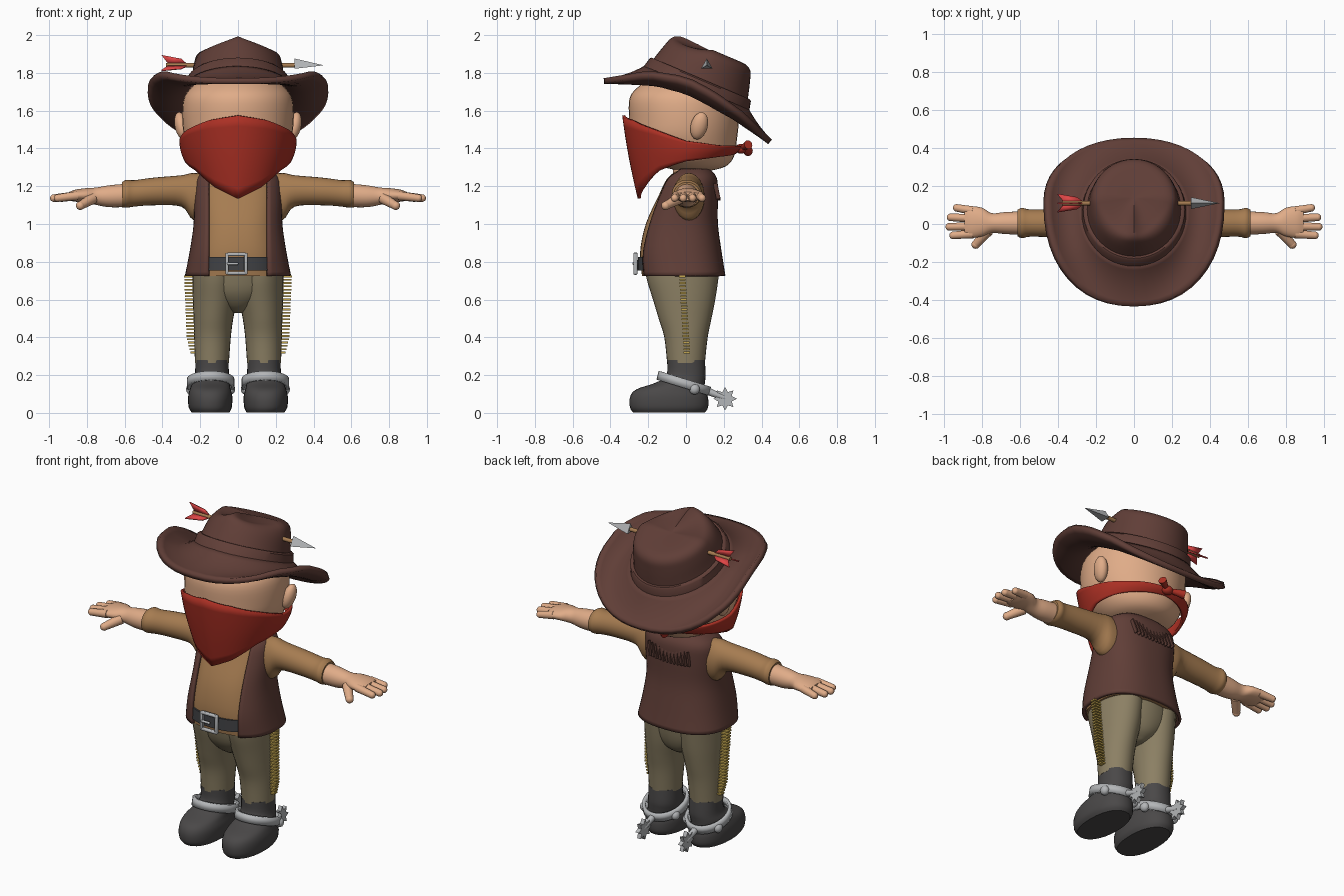
import bpy, bmesh, math
from math import sin, cos, pi, radians
from mathutils import Vector, Matrix

if "Cube" in bpy.data.objects:
    bpy.data.objects.remove(bpy.data.objects["Cube"])


def material(name, hexcode):
    m = bpy.data.materials.new(name)
    rgb = [int(hexcode[i:i + 2], 16) / 255 for i in (0, 2, 4)]
    m.diffuse_color = [((c + 0.055) / 1.055) ** 2.4 for c in rgb] + [1]
    m.use_nodes = True
    m.node_tree.nodes["Principled BSDF"].inputs["Base Color"].default_value = m.diffuse_color
    return m


BROWN = material("dark brown leather", "603E37")
SKIN = material("skin", "E0AC88")
TAN = material("tan cloth", "A67C51")
KHAKI = material("khaki cloth", "8C8064")
BOOT = material("boot grey", "4A4848")
SILVER = material("silver", "B4B6B8")
RED = material("bandana red", "AC3024")
BRIGHT = material("feather red", "E04646")
GOLD = material("fringe gold", "C6A850")
BELT = material("belt black", "404144")


def finish(name, bm, mat, thick=0, angle=40):
    bmesh.ops.recalc_face_normals(bm, faces=bm.faces[:])
    me = bpy.data.meshes.new(name)
    bm.to_mesh(me)
    bm.free()
    me.materials.append(mat)
    me.shade_smooth()
    me.set_sharp_from_angle(angle=radians(angle))
    ob = bpy.data.objects.new(name, me)
    bpy.context.collection.objects.link(ob)
    if thick:
        mod = ob.modifiers.new("thickness", "SOLIDIFY")
        mod.thickness, mod.offset = thick, 0
    return ob


def surface(name, rows, mat, closed=True, caps=False, thick=0):
    """Quad skin over rows of points."""
    bm = bmesh.new()
    vs = [[bm.verts.new(p) for p in row] for row in rows]
    n = len(rows[0])
    for a, b in zip(vs, vs[1:]):
        for i in range(n if closed else n - 1):
            j = (i + 1) % n
            bm.faces.new((a[i], a[j], b[j], b[i]))
    if caps:
        bm.faces.new(vs[0])
        bm.faces.new(vs[-1])
    return finish(name, bm, mat, thick)


def smooth(rows, k=4):
    """Catmull-Rom interpolation between tuples of numbers."""
    p = [rows[0]] + list(rows) + [rows[-1]]
    out = []
    for a, b, c, d in zip(p, p[1:], p[2:], p[3:]):
        for i in range(k):
            t = i / k
            out.append([.5 * (2 * q + (r - o) * t + (2 * o - 5 * q + 4 * r - s) * t * t
                              + (3 * q - o - 3 * r + s) * t ** 3)
                        for o, q, r, s in zip(a, b, c, d)])
    return out + [list(rows[-1])]


def sp(v, e):
    return math.copysign(abs(v) ** e, v)


def loft(name, rings, mat, axis="z", side=1, n=28, e=1.0):
    """rings: (position on axis, centre 1, centre 2, radius 1, radius 2)"""
    rows = []
    for q, c1, c2, r1, r2 in smooth(rings):
        row = []
        for i in range(n):
            a = c1 + r1 * sp(cos(2 * pi * i / n), e)
            b = c2 + r2 * sp(sin(2 * pi * i / n), e)
            row.append((side * a, b, q) if axis == "z" else (side * q, a, b))
        rows.append(row)
    return surface(name, rows, mat, caps=True)


def ball(name, c, r, mat, rot=Matrix()):
    bm = bmesh.new()
    bmesh.ops.create_uvsphere(bm, u_segments=20, v_segments=12, radius=1,
                              matrix=Matrix.Translation(c) @ rot @ Matrix.Diagonal((*r, 1)))
    return finish(name, bm, mat)


def boxes(name, items, mat):
    """items: (centre, full size, rotation matrix)"""
    bm = bmesh.new()
    for c, s, rot in items:
        bmesh.ops.create_cube(bm, size=1, matrix=Matrix.Translation(c) @ rot @ Matrix.Diagonal((*s, 1)))
    return finish(name, bm, mat)


def rod(name, a, b, r1, r2, mat, n=14):
    a, b = Vector(a), Vector(b)
    d = b - a
    bm = bmesh.new()
    bmesh.ops.create_cone(bm, cap_ends=True, segments=n, radius1=r1, radius2=r2, depth=d.length,
                          matrix=Matrix.Translation((a + b) / 2) @ d.to_track_quat("Z", "Y").to_matrix().to_4x4())
    return finish(name, bm, mat)


I4 = Matrix()
# Head and neck
loft("head", [(1.28, 0, .05, .07, .07), (1.305, 0, .04, .17, .17), (1.36, 0, .02, .235, .235),
              (1.45, 0, -.01, .28, .28), (1.55, 0, -.01, .295, .29), (1.66, 0, -.01, .288, .29),
              (1.72, 0, 0, .25, .26), (1.78, 0, .03, .18, .2), (1.84, 0, .05, .06, .08)], SKIN, n=40)
loft("neck", [(1.2, 0, .03, .11, .1), (1.34, 0, .03, .11, .1)], SKIN)

# Hat crown, tilted back and pinched toward the front
TILT = Matrix.Translation((0, .055, 1.715)) @ Matrix.Rotation(radians(-23), 4, "X")
N = 48


def hat_ring(h, rx, ry, pinch=0, dip=0):
    row = []
    for i in range(N):
        c, s = cos(2 * pi * i / N), sin(2 * pi * i / N)
        f = max(0, -s)
        row.append(TILT @ Vector((rx * c * (1 - pinch * f), ry * s, h - dip * f * abs(c) * 2)))
    return row


crown = smooth([(-.01, .262, .288, 0, 0), (.07, .245, .268, 0, 0), (.15, .232, .245, .1, 0),
                (.2, .215, .225, .3, .015), (.222, .175, .185, .45, .03),
                (.222, .1, .11, .45, .02), (.215, .01, .01, 0, 0)])
surface("hat_crown", [hat_ring(*r) for r in crown], BROWN, caps=True)
surface("hat_band", [hat_ring(*r) for r in [(-.01, .262, .288), (-.01, .279, .306), (.052, .268, .291),
                                            (.06, .258, .282), (.06, .235, .26)]], BROWN)

# Hat brim with rolled-up sides and a drooping back
EDGE = [(-.44, 1.755), (-.2, 1.8), (0, 1.77), (.15, 1.69), (.3, 1.58), (.45, 1.43)]


def lookup(table, v):
    for (a, p), (b, q) in zip(table, table[1:]):
        if v <= b:
            return p + (q - p) * max(0, (v - a) / (b - a))
    return table[-1][1]


brim = []
for k in range(9):
    u, row = k / 8, []
    for i in range(N):
        c, s = cos(2 * pi * i / N), sin(2 * pi * i / N)
        inner = TILT @ Vector((.26 * c, .285 * s, 0))
        x, y = .468 * sp(c, .9), .12 + (.325 if s > 0 else .555) * sp(s, .9)
        outer = Vector((x, y, lookup(EDGE, y)))
        p = inner.lerp(outer, u)
        p.z -= 4 * u * (1 - u) * (.015 + .035 * abs(c))
        row.append(p)
    brim.append(row)
surface("hat_brim", brim, BROWN, thick=.032)

# Arrow through the hat
AY, AZ = .11, 1.84
rod("arrow_shaft", (-.38, AY, AZ), (.33, AY, AZ), .012, .012, TAN)
rod("arrow_head", (.3, AY, AZ), (.45, AY, AZ), .036, .001, SILVER, n=3)
for k in range(3):
    t = pi / 2 + k * 2 * pi / 3
    d = Vector((0, cos(t), sin(t)))
    o = Vector((0, AY, AZ))
    pts = [(-.27, .008), (-.3, .035), (-.405, .055), (-.37, .008)]
    surface(f"arrow_feather_{k}", [[o + d * r + Vector((x, 0, 0)) for x, r in pts[:2]],
                                   [o + d * r + Vector((x, 0, 0)) for x, r in pts[:1:-1]]],
            BRIGHT, closed=False, thick=.008)

# Bandana: deep point in front, narrow strip behind
TOP = [(0, 1.575), (30, 1.55), (60, 1.5), (90, 1.44), (130, 1.415), (180, 1.415)]
LOW = [(0, 1.135), (30, 1.195), (60, 1.285), (90, 1.335), (130, 1.36), (180, 1.38)]
rows = []
for k in range(9):
    u, row = k / 8, []
    for i in range(60):
        a = i * 6
        d = min(a, 360 - a)
        z = lookup(TOP, d) * (1 - u) + lookup(LOW, d) * u
        front = max(0, cos(radians(d)))
        shrink = 1 - u * (.09 + .16 * front) + .02 * sin(pi * u)
        ry = .33 if d < 90 else .285
        row.append((.303 * sin(radians(a)) * shrink, -ry * cos(radians(a)) * shrink, z))
    rows.append(row)
surface("bandana", rows, RED, thick=.016)
ball("bandana_knot", (0, .29, 1.398), (.035, .03, .026), RED)
rod("bandana_tail_left", (0, .29, 1.4), (-.09, .33, 1.385), .01, .026, RED)
rod("bandana_tail_right", (0, .29, 1.4), (.07, .33, 1.42), .01, .024, RED)

# Shirt body and open vest share one set of sections
BODY = [(.725, .272, -.02, .22), (.85, .248, -.035, .215), (1.0, .226, -.03, .19),
        (1.15, .225, 0, .16), (1.24, .212, .02, .135), (1.285, .15, .03, .09)]
loft("shirt_body", [(z, 0, c, rx - .02, ry - .007 if z < 1.1 else ry - .015) for z, rx, c, ry in BODY], TAN, e=.8, n=40)
rows = []
for z, rx, c, ry in smooth(BODY):
    a0 = math.asin(min(.155 / rx, .85) ** 1.25)
    ang = [a0 + (2 * pi - 2 * a0) * i / 44 for i in range(45)]
    rows.append([(rx * sp(sin(a), .8), c - ry * sp(cos(a), .8), z) for a in ang])
surface("vest", rows, BROWN, closed=False, thick=.018)
boxes("vest_back_fringe", [((-.13 + .024 * k, .163, 1.175 - .01 * sin(k * pi / 11)), (.009, .022, .085),
                            Matrix.Rotation(.22, 4, "Y") @ Matrix.Rotation(.2, 4, "X")) for k in range(12)], BROWN)

# Belt and buckle
loft("belt", [(.755, 0, -.035, .232, .222), (.825, 0, -.035, .228, .22)], BELT, e=.8, n=40)
BZ, BX, BY = .79, -.008, -.268
frame = [((BX + s * .05, BY, BZ), (.018, .022, .115), I4) for s in (1, -1)]
frame += [((BX, BY, BZ + s * .05), (.1, .022, .018), I4) for s in (1, -1)]
frame += [((BX - .02, BY - .008, BZ), (.06, .016, .014), I4)]
buckle = boxes("belt_buckle", frame, SILVER)
bev = buckle.modifiers.new("rounding", "BEVEL")
bev.width, bev.segments = .006, 2

# Trouser seat
loft("trouser_seat", [(.53, 0, -.005, .03, .07), (.57, 0, -.005, .12, .13), (.65, 0, -.015, .215, .175),
                      (.78, 0, -.02, .24, .2)], KHAKI)

for s, tag in ((1, "left"), (-1, "right")):
    # Ear
    ball("ear_" + tag, (s * .3, .07, 1.52), (.035, .045, .075), SKIN,
         Matrix.Rotation(s * .2, 4, "Y") @ Matrix.Rotation(-.25, 4, "X"))
    # Sleeve, forearm and hand
    loft("sleeve_" + tag, [(.13, .015, 1.14, .08, .12), (.235, .015, 1.145, .083, .125), (.3, .01, 1.175, .075, .083),
                           (.45, .005, 1.172, .073, .073), (.55, .005, 1.162, .072, .07),
                           (.59, .005, 1.16, .08, .074), (.615, .005, 1.155, .07, .066)], TAN, "x", s)
    loft("forearm_" + tag, [(.58, .005, 1.152, .062, .062), (.68, .005, 1.147, .058, .058),
                            (.75, .005, 1.147, .052, .046), (.8, .01, 1.152, .075, .038),
                            (.86, .01, 1.15, .084, .032), (.895, .01, 1.147, .075, .022)], SKIN, "x", s)
    for k, (y0, y1, tip) in enumerate([(.07, .085, .935), (.03, .035, .968), (-.012, -.015, .975), (-.052, -.06, .955)]):
        rod(f"finger_{tag}_{k}", (s * .85, y0, 1.15), (s * tip, y1, 1.137), .024, .02, SKIN)
        ball(f"fingertip_{tag}_{k}", (s * tip, y1, 1.137), (.02, .02, .02), SKIN)
    rod("thumb_" + tag, (s * .77, -.035, 1.135), (s * .835, -.108, 1.097), .03, .022, SKIN)
    ball("thumb_tip_" + tag, (s * .835, -.108, 1.097), (.023, .023, .023), SKIN)
    # Trouser leg with side fringe
    loft("trouser_leg_" + tag, [(.265, .138, 0, .09, .1), (.4, .135, 0, .097, .115), (.5, .13, -.005, .105, .14),
                                (.6, .122, -.01, .117, .165), (.7, .118, -.018, .123, .188),
                                (.78, .118, -.02, .122, .2)], KHAKI, side=s)
    items = []
    for k in range(24):
        z = .32 + k * .0175
        end = lookup([(.32, .252), (.4, .272), (.73, .285)], z)
        items.append(((s * (end + .2) / 2, lookup([(.32, .005), (.73, -.02)], z), z), (end - .2, .034, .009), I4))
    boxes("trouser_fringe_" + tag, items, GOLD)
    # Boot
    loft("boot_" + tag, [(.002, .145, -.09, .1, .19), (.03, .147, -.09, .114, .207), (.085, .147, -.09, .117, .206),
                         (.125, .147, -.082, .108, .18), (.16, .143, -.03, .098, .13), (.2, .138, 0, .09, .104),
                         (.28, .138, 0, .088, .1)], BOOT, side=s, e=.9)
    # Spur strap, shank and toothed wheel
    strap = []
    for w in (-.023, .023):
        strap.append([(s * (.145 + .117 * cos(a)), -.012 + .13 * sin(a) + w * .25, .157 - .04 * sin(a) + w)
                      for a in [2 * pi * i / 32 for i in range(32)]])
    surface("spur_strap_" + tag, strap, SILVER, thick=.018)
    for e in (1, -1):
        ball(f"spur_stud_{tag}_{e}", (s * (.145 + e * .105), .045, .125), (.025, .028, .028), SILVER)
    rod("spur_shank_" + tag, (s * .145, .1, .12), (s * .145, .21, .078), .021, .014, SILVER)
    wheel = []
    for x, grow in ((-.012, 0), (-.012, 1), (.012, 1), (.012, 0)):
        wheel.append([(s * .145 + x, .207 + r * cos(i * pi / 8), .075 + r * sin(i * pi / 8))
                      for i in range(16) for r in [(.062 if i % 2 == 0 else .038) if grow else .005]])
    surface("spur_wheel_" + tag, wheel, SILVER, caps=True)
